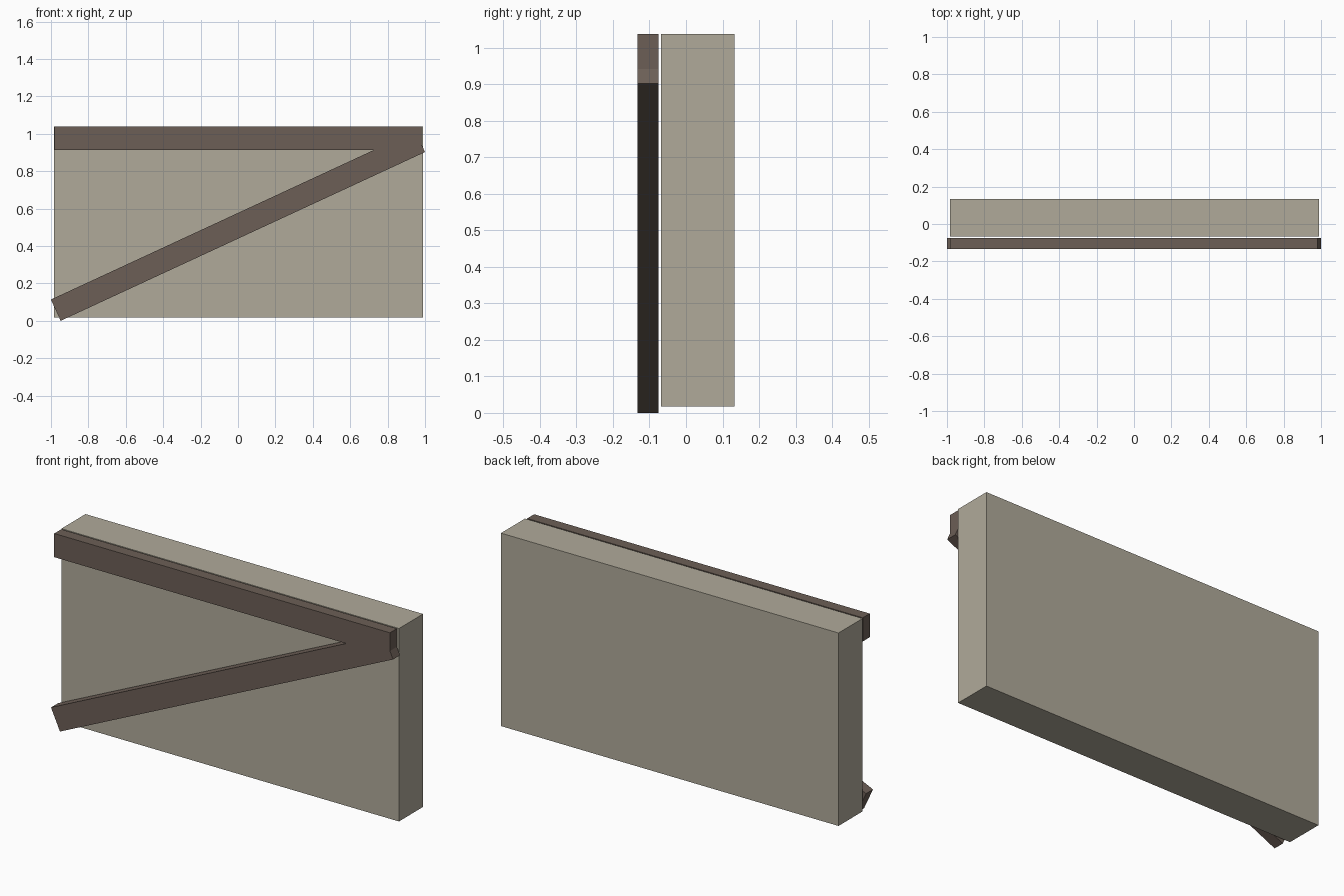
import bpy
import math

if "Cube" in bpy.data.objects:
    bpy.data.objects.remove(bpy.data.objects["Cube"])


def material(name, rgb):
    m = bpy.data.materials.new(name)
    m.diffuse_color = (*rgb, 1.0)
    m.use_nodes = True
    m.node_tree.nodes["Principled BSDF"].inputs["Base Color"].default_value = m.diffuse_color
    return m


def board(name, center, size, mat, tilt=0.0):
    """Box with applied dimensions, tilted in the front (x-z) plane."""
    bpy.ops.mesh.primitive_cube_add(size=1, location=center, rotation=(0, -tilt, 0))
    ob = bpy.context.object
    ob.name = name
    ob.scale = size
    bpy.ops.object.transform_apply(location=False, rotation=False, scale=True)
    ob.data.materials.append(mat)
    return ob


stone = material("pale_stone", (0.434, 0.402, 0.323))
wood = material("dark_wood", (0.150, 0.114, 0.093))

WIDTH = 0.125            # face width of both beams
BEAM_Y, BEAM_D = -0.104, 0.058

# Wall slab
board("wall_panel", (0.002, 0.0325, 0.528), (1.974, 0.201, 1.02), stone)

# Horizontal beam along the top
board("top_beam", (0.0, BEAM_Y, 1.038 - WIDTH / 2), (1.963, BEAM_D, WIDTH), wood)

# Diagonal brace, placed from the two ends of its lower edge
x0, z0, x1, z1 = -0.948, 0.0, 1.0, 0.902
angle = math.atan2(z1 - z0, x1 - x0)
length = math.hypot(x1 - x0, z1 - z0)
cx = (x0 + x1) / 2 - math.sin(angle) * WIDTH / 2
cz = (z0 + z1) / 2 + math.cos(angle) * WIDTH / 2
board("diagonal_brace", (cx, BEAM_Y, cz), (length, BEAM_D, WIDTH), wood, angle)
